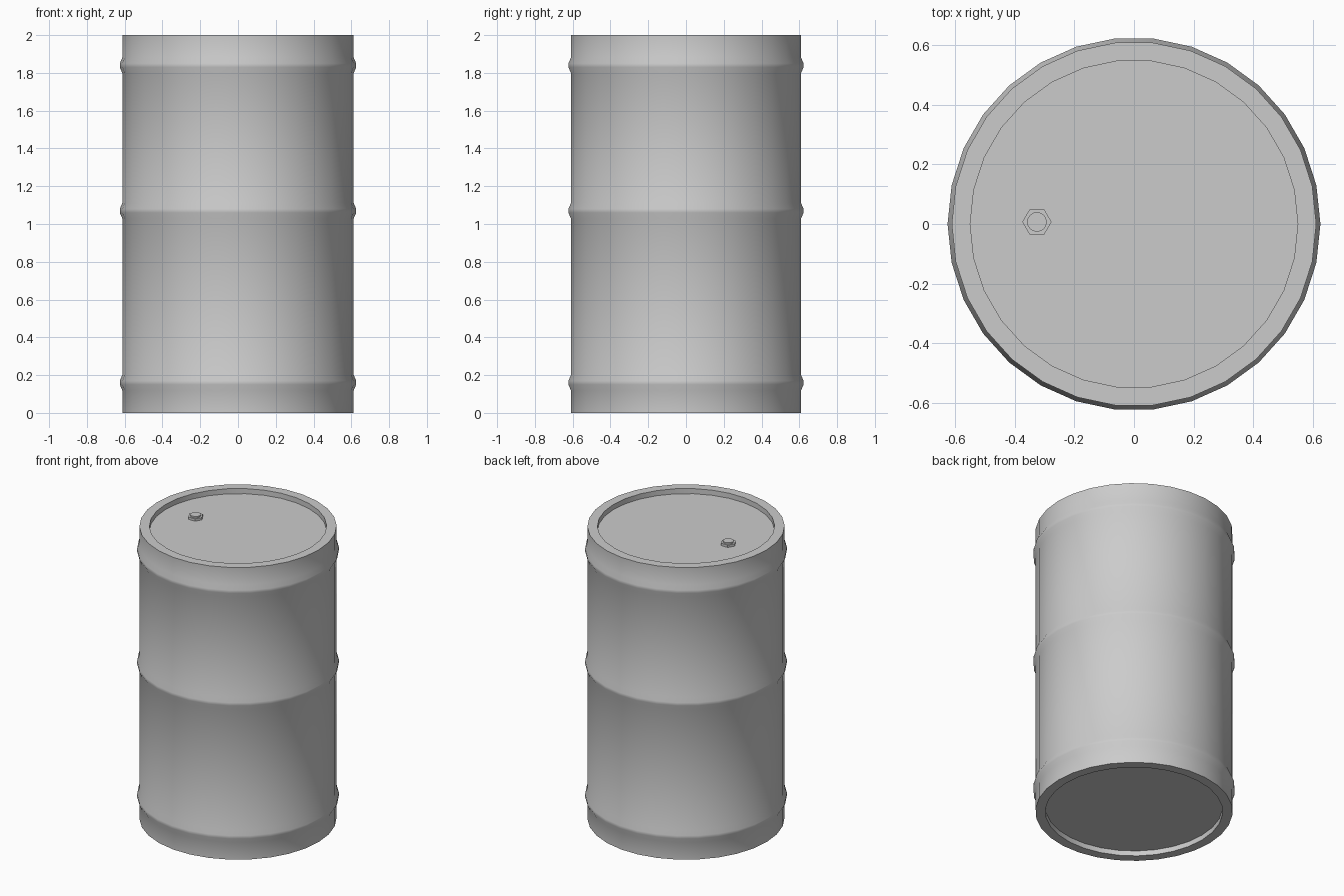
import bpy, bmesh, math

if "Cube" in bpy.data.objects:
    bpy.data.objects.remove(bpy.data.objects["Cube"])


def lathe(name, profile, sides, centre=(0, 0), angle=40):
    """Revolve an (r, z) profile; first and last rings are capped."""
    bm = bmesh.new()
    rings = []
    for r, z in profile:
        rings.append([bm.verts.new((centre[0] + r * math.cos(2 * math.pi * i / sides),
                                    centre[1] + r * math.sin(2 * math.pi * i / sides), z))
                      for i in range(sides)])
    for a, b in zip(rings, rings[1:]):
        for i in range(sides):
            j = (i + 1) % sides
            bm.faces.new((a[i], a[j], b[j], b[i]))
    bm.faces.new(rings[0][::-1])
    bm.faces.new(rings[-1])
    bmesh.ops.recalc_face_normals(bm, faces=bm.faces[:])
    mesh = bpy.data.meshes.new(name)
    bm.to_mesh(mesh)
    bm.free()
    obj = bpy.data.objects.new(name, mesh)
    bpy.context.collection.objects.link(obj)
    bpy.context.view_layer.objects.active = obj
    obj.select_set(True)
    bpy.ops.object.shade_smooth_by_angle(angle=math.radians(angle))
    obj.select_set(False)
    return obj


R, RIB, INNER, RECESS = 0.612, 0.626, 0.55, 0.035

# Drum body: recessed base, wall with three ribs, recessed lid
profile = [(INNER, RECESS), (INNER, 0), (R, 0)]
for z in (0.16, 1.07, 1.84):
    profile += [(R, z - 0.042), (RIB, z - 0.01), (RIB, z + 0.01), (R, z + 0.042)]
profile += [(R, 2), (INNER, 2), (INNER, 2 - RECESS)]
lathe("drum_body", profile, 30)

# Filler plug on the lid: hexagonal nut with a round cap
lid = 2 - RECESS
plug = (-0.326, 0.007)
lathe("plug_nut", [(0.049, lid - 0.005), (0.049, lid + 0.016)], 6, plug, 30)
lathe("plug_cap", [(0.033, lid), (0.033, lid + 0.025)], 16, plug, 30)
